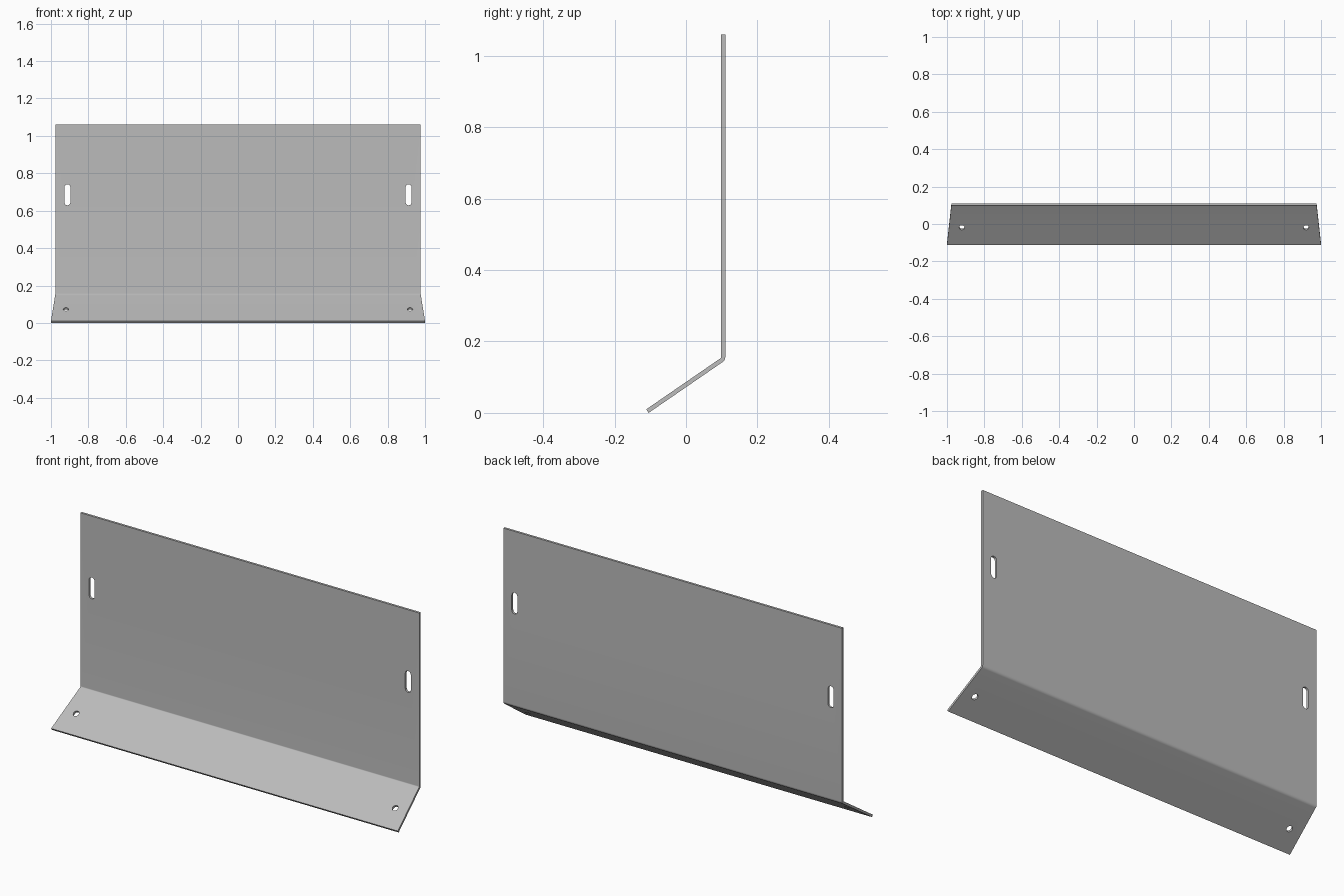
import bpy
import bmesh
from math import radians, sin, cos, pi
from mathutils import Matrix, Vector

if "Cube" in bpy.data.objects:
    bpy.data.objects.remove(bpy.data.objects["Cube"], do_unlink=True)

THICK, RADIUS, TILT = 0.012, 0.018, radians(34.5)
BACK, TOP, BEND_Z = 0.11, 1.06, 0.157
HALF_TOP, HALF_LIP = 0.977, 1.0
ARC_STEPS = 8

steel = bpy.data.materials.new("grey steel")
steel.use_nodes = True
steel.diffuse_color = (0.5, 0.5, 0.5, 1)
steel.node_tree.nodes["Principled BSDF"].inputs["Base Color"].default_value = (0.5, 0.5, 0.5, 1)


def make_object(name, bm):
    bmesh.ops.recalc_face_normals(bm, faces=bm.faces)
    mesh = bpy.data.meshes.new(name)
    bm.to_mesh(mesh)
    bm.free()
    mesh.materials.append(steel)
    obj = bpy.data.objects.new(name, mesh)
    bpy.context.collection.objects.link(obj)
    return obj


# Bent sheet: vertical panel, rounded bend and sloping flange
centre = Vector((BACK - RADIUS, BEND_Z))
normal = Vector((sin(TILT), -cos(TILT)))
along = Vector((-cos(TILT), -sin(TILT)))
length = (centre + normal * RADIUS).y / sin(TILT)


def side(radius):
    """One face of the sheet as (y, z, half width), from top to lip."""
    pts = [(centre.x + radius, TOP, HALF_TOP)]
    for i in range(ARC_STEPS + 1):
        a = -(pi / 2 - TILT) * i / ARC_STEPS
        pts.append((centre.x + radius * cos(a), centre.y + radius * sin(a), HALF_TOP))
    end = centre + normal * radius + along * length
    pts.append((end.x, end.y, HALF_LIP))
    return pts


bm = bmesh.new()
rows = []
for outer, inner in zip(side(RADIUS), side(RADIUS - THICK)):
    rows.append([bm.verts.new((s * w, y, z))
                 for s, (y, z, w) in ((-1, outer), (1, outer), (1, inner), (-1, inner))])
for a, b in zip(rows, rows[1:]):
    for i in range(4):
        j = (i + 1) % 4
        bm.faces.new((a[i], a[j], b[j], b[i]))
bm.faces.new(rows[0])
bm.faces.new(rows[-1])
sheet = make_object("bent_panel", bm)


# Cutters: round-ended prisms for slots and screw holes
def add_cutter(bm, radius, stretch, matrix, steps=12):
    outline = []
    for end in (1, -1):
        for i in range(steps + 1):
            a = pi * i / steps + (0 if end > 0 else pi)
            outline.append((radius * cos(a), radius * sin(a) + end * stretch))
    loops = [[bm.verts.new(matrix @ Vector((x, y, d))) for x, y in outline]
             for d in (-0.03, 0.03)]
    n = len(outline)
    for i in range(n):
        j = (i + 1) % n
        bm.faces.new((loops[0][i], loops[0][j], loops[1][j], loops[1][i]))
    bm.faces.new(loops[0])
    bm.faces.new(loops[1])


bm = bmesh.new()
for s in (-1, 1):
    add_cutter(bm, 0.016, 0.04, Matrix.Translation((s * 0.912, BACK - THICK / 2, 0.685))
               @ Matrix.Rotation(pi / 2, 4, "X"))
    add_cutter(bm, 0.0145, 0.0005, Matrix.Translation((s * 0.92, -0.018, 0.072))
               @ Matrix.Rotation(TILT, 4, "X"))
cutter = make_object("hole_cutter", bm)
cutter.hide_render = True

cut = sheet.modifiers.new("holes", "BOOLEAN")
cut.operation = "DIFFERENCE"
cut.solver = "EXACT"
cut.object = cutter
bpy.context.view_layer.objects.active = sheet
sheet.select_set(True)
bpy.ops.object.modifier_apply(modifier=cut.name)
bpy.data.objects.remove(cutter, do_unlink=True)
bpy.ops.object.shade_smooth_by_angle(angle=radians(30))
